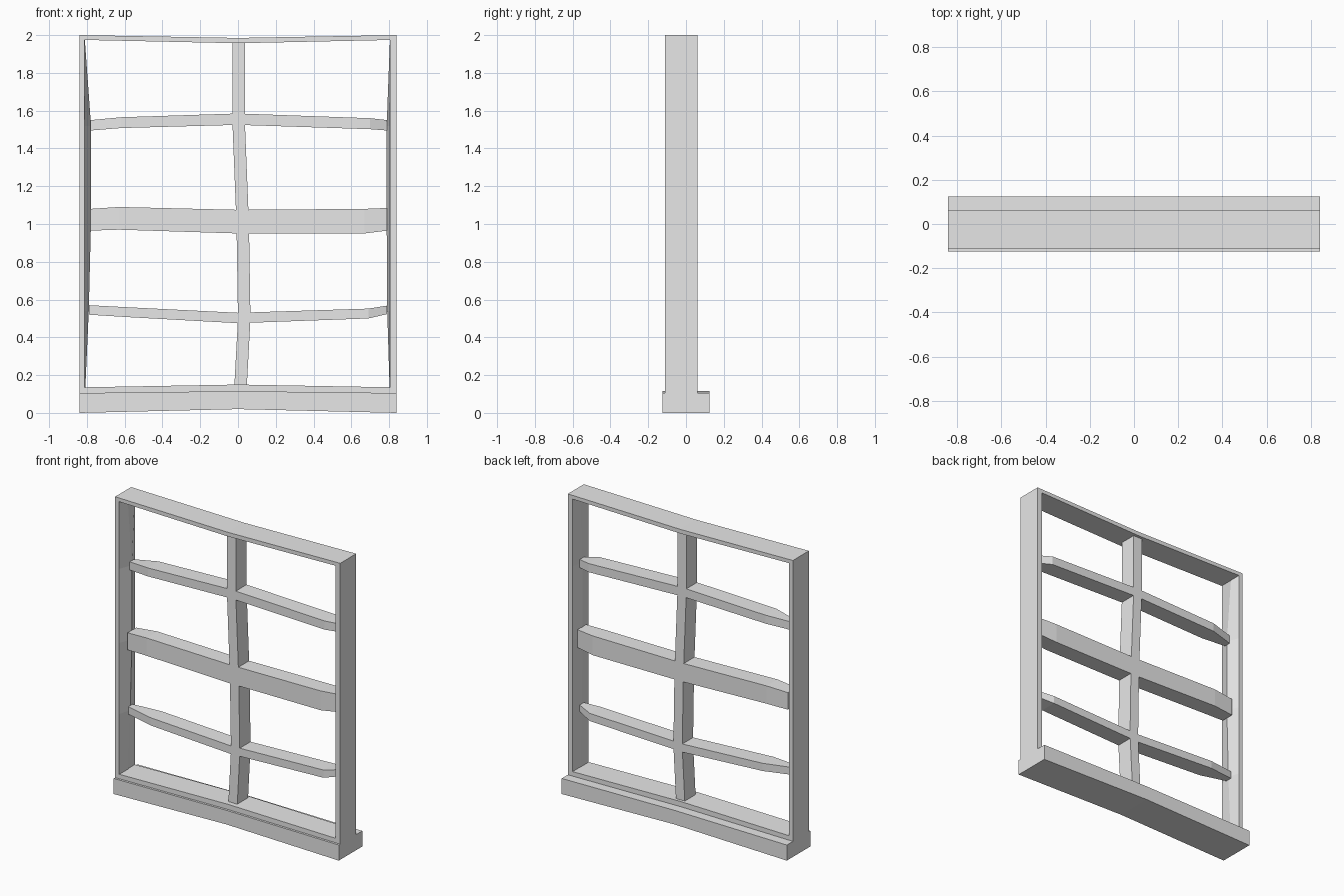
import bpy
import bmesh

cube = bpy.data.objects.get("Cube")
if cube:
    bpy.data.objects.remove(cube, do_unlink=True)

grey = bpy.data.materials.new("pale_grey")
grey.use_nodes = True
COLOUR = (0.8, 0.8, 0.8, 1)
grey.diffuse_color = COLOUR
grey.node_tree.nodes["Principled BSDF"].inputs["Base Color"].default_value = COLOUR

FRONT, BACK = -0.11, 0.06        # outer frame depth
BAR_FRONT, BAR_BACK = -0.075, 0.04
MID = -0.02                      # depth of the bar centre line


def loft(name, rings):
    """Skin a closed solid through cross-sections of equal point count."""
    bm = bmesh.new()
    loops = [[bm.verts.new(p) for p in ring] for ring in rings]
    n = len(loops[0])
    for a, b in zip(loops, loops[1:]):
        for i in range(n):
            j = (i + 1) % n
            bm.faces.new((a[i], a[j], b[j], b[i]))
    bm.faces.new(loops[0])
    bm.faces.new(loops[-1])
    bmesh.ops.recalc_face_normals(bm, faces=bm.faces)
    mesh = bpy.data.meshes.new(name)
    bm.to_mesh(mesh)
    bm.free()
    mesh.materials.append(grey)
    obj = bpy.data.objects.new(name, mesh)
    bpy.context.collection.objects.link(obj)
    return obj


def across(name, stations, front, back, end_inset=0.0):
    """Horizontal member from (x, low, high), slimmer in depth at its ends."""
    rings = []
    for i, (x, low, high) in enumerate(stations):
        inset = end_inset if i in (0, len(stations) - 1) else 0
        f, b = front + inset, back - inset
        rings.append([(x, f, low), (x, b, low), (x, b, high), (x, f, high)])
    return loft(name, rings)


# Sagging sill and the rails of the outer frame
across("sill", [(-0.84, 0, 0.105), (0, 0.02, 0.115), (0.84, 0, 0.105)], -0.125, 0.125)
across("bottom_rail", [(-0.84, 0.05, 0.135), (0, 0.06, 0.15), (0.84, 0.05, 0.135)],
       FRONT, BACK)
across("top_rail", [(-0.84, 1.975, 2), (0, 1.957, 1.985), (0.84, 1.975, 2)], FRONT, BACK)


# Jambs, with an inner face that swells towards the bars
def jamb(name, side, edge, ridges):
    rings = []
    for z, ridge in ridges:
        o, e, r = side * 0.84, side * edge, side * ridge
        rings.append([(o, FRONT, z), (e, FRONT, z), (r, MID, z),
                      (e, BACK, z), (o, BACK, z)])
    loft(name, rings)


jamb("right_jamb", -1, 0.812,
     [(0.05, 0.812), (0.54, 0.79), (1.02, 0.778), (1.52, 0.778), (1.99, 0.812)])
jamb("left_jamb", 1, 0.805,
     [(0.05, 0.805), (0.54, 0.79), (1.02, 0.787), (1.52, 0.787), (1.99, 0.805)])

# Crossbars
across("middle_bar", [(-0.78, 0.965, 1.08), (-0.63, 0.97, 1.09), (0, 0.95, 1.075),
                      (0.67, 0.95, 1.08), (0.79, 0.965, 1.085)],
       BAR_FRONT, BAR_BACK, 0.012)
across("upper_bar", [(-0.78, 1.495, 1.55), (-0.62, 1.508, 1.565), (0, 1.525, 1.585),
                     (0.7, 1.502, 1.56), (0.79, 1.495, 1.55)],
       BAR_FRONT, BAR_BACK, 0.035)
across("lower_bar", [(-0.79, 0.52, 0.57), (-0.6, 0.508, 0.56), (0, 0.475, 0.53),
                     (0.69, 0.5, 0.552), (0.79, 0.523, 0.568)],
       BAR_FRONT, BAR_BACK, 0.035)

# Crooked central upright
stile = []
for z, x in [(0.13, -0.02), (0.5, 0.0), (1.0, -0.008), (1.55, -0.03), (1.97, -0.03)]:
    w = x + 0.066
    stile.append([(x, BAR_FRONT, z), (w, BAR_FRONT, z), (w, BAR_BACK, z), (x, BAR_BACK, z)])
loft("central_upright", stile)
